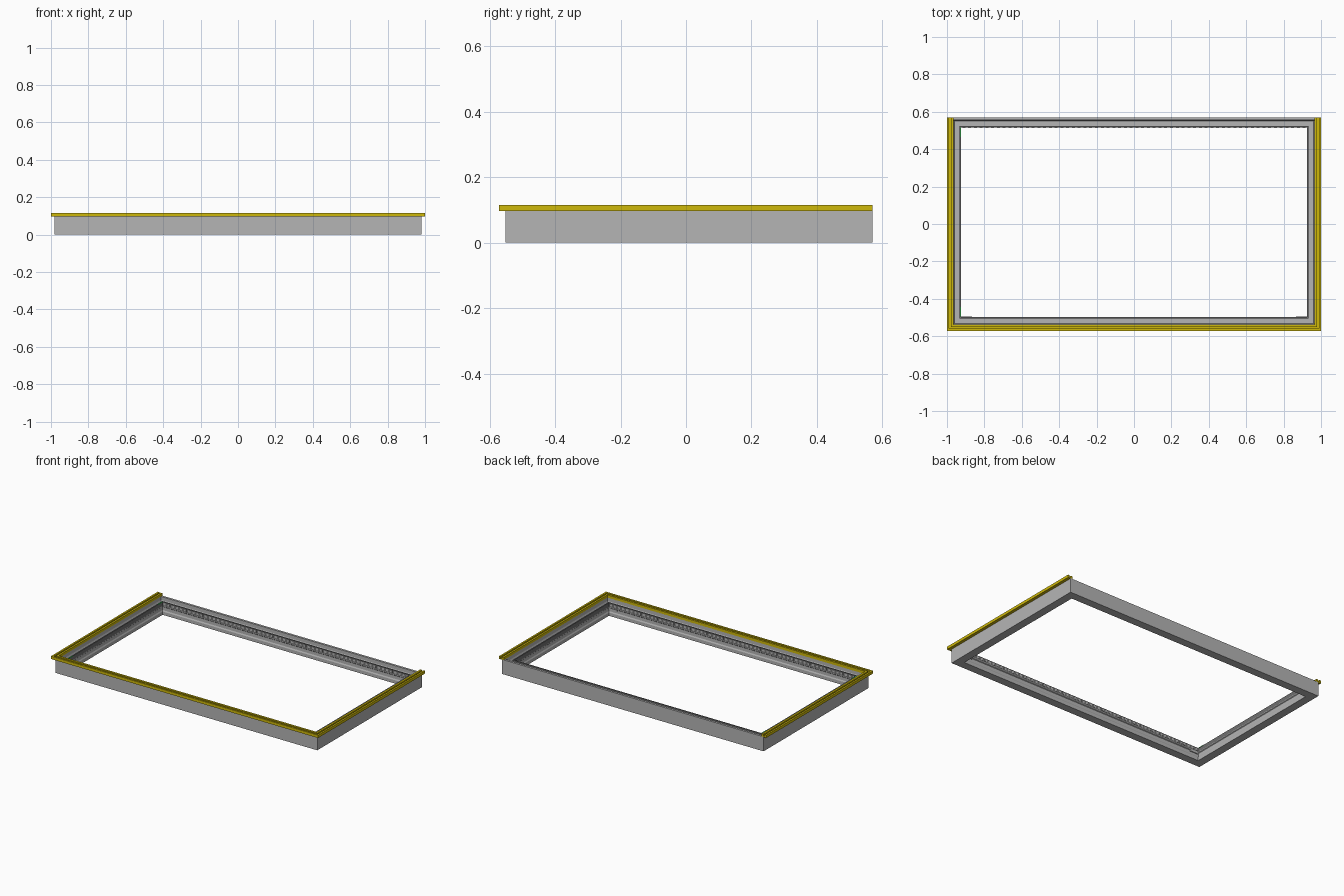
import bpy, bmesh

if "Cube" in bpy.data.objects:
    bpy.data.objects.remove(bpy.data.objects["Cube"])

XO, Y0, Y1 = 0.98, -0.552, 0.57      # outer faces of the frame


def material(name, color):
    m = bpy.data.materials.new(name)
    m.diffuse_color = color
    m.use_nodes = True
    m.node_tree.nodes["Principled BSDF"].inputs["Base Color"].default_value = m.diffuse_color
    return m


def finish(name, bm, mat):
    bmesh.ops.recalc_face_normals(bm, faces=bm.faces)
    me = bpy.data.meshes.new(name)
    bm.to_mesh(me)
    bm.free()
    ob = bpy.data.objects.new(name, me)
    bpy.context.collection.objects.link(ob)
    me.materials.append(mat)
    return ob


def sweep(name, profile, corners, closed, mat):
    """Sweep an (inset, z) profile; corners(d) gives the mitred path at inset d."""
    bm = bmesh.new()
    lines = [[bm.verts.new((x, y, z)) for x, y in corners(d)] for d, z in profile]
    n, k = len(lines), len(lines[0])
    for i in range(n):
        a, b = lines[i], lines[(i + 1) % n]
        for j in range(k if closed else k - 1):
            m = (j + 1) % k
            bm.faces.new((a[j], a[m], b[m], b[j]))
    if not closed:
        bm.faces.new([l[0] for l in lines])
        bm.faces.new([l[-1] for l in lines])
    return finish(name, bm, mat)


def add_box(bm, lo, hi):
    vs = bmesh.ops.create_cube(bm, size=1)["verts"]
    for v in vs:
        v.co = [(l + h) / 2 + c * (h - l) for l, h, c in zip(lo, hi, v.co)]


def ring(d):
    return [(-XO + d, Y0 + d), (XO - d, Y0 + d), (XO - d, Y1 - d), (-XO + d, Y1 - d)]


def u_path(d):
    return [(-XO + d, Y1), (-XO + d, Y0 + d), (XO - d, Y0 + d), (XO - d, Y1)]


grey = material("grey", (0.46, 0.46, 0.46, 1))
dark = material("dark_grey", (0.16, 0.16, 0.16, 1))
yellow = material("yellow", (0.62, 0.48, 0.003, 1))
green = material("green", (0.05, 0.5, 0.1, 1))

# Stepped grey frame with a glazing ledge
frame_profile = [(0, 0), (0, .098), (.015, .098), (.015, .075), (.020, .062),
                 (.055, .062), (.055, .056), (.051, .052), (.051, .030),
                 (.055, .022), (.055, 0)]
sweep("frame", frame_profile, ring, True, grey)

# Dark seal standing on the inner edge of the ledge
seal_profile = [(.047, .061), (.047, .088), (.055, .088), (.055, .061)]
sweep("inner_seal", seal_profile, ring, True, dark)

# Yellow trim on three sides, with a groove on top
trim_profile = [(-.020, .096), (-.020, .115), (-.008, .115), (-.008, .103),
                (.002, .103), (.002, .115), (.015, .115), (.015, .096)]
sweep("trim", trim_profile, u_path, False, yellow)

# Rows of small ribs on the long sides of the seal
bm = bmesh.new()
count = 60
for i in range(count):
    x = -0.91 + 1.82 * i / (count - 1)
    for ya, yb in ((Y0 + .0545, Y0 + .056), (Y1 - .056, Y1 - .0545)):
        add_box(bm, (x - .008, ya, .068), (x + .008, yb, .082))
finish("seal_ribs", bm, grey)

# Small clips at the front corners of the opening
bm = bmesh.new()
for s in (-1, 1):
    add_box(bm, (s * .895 - .03, -.501, .045), (s * .895 + .03, -.495, .055))
finish("corner_clips", bm, grey)

# Green tabs on the left of the seal
bm = bmesh.new()
for y in (-.47, .49):
    add_box(bm, (-.930, y - .025, .085), (-.924, y + .025, .089))
finish("green_tabs", bm, green)
